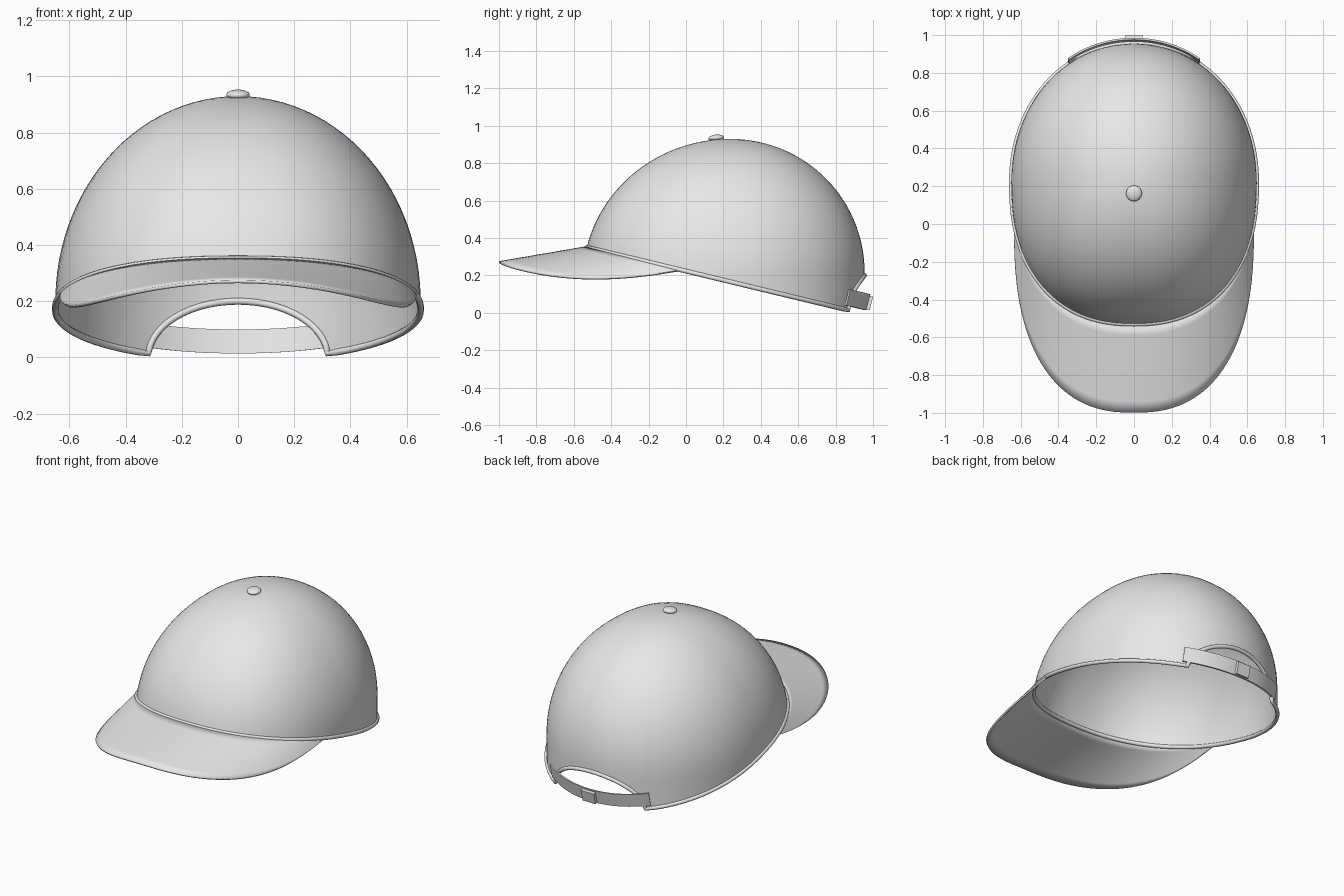
import bpy, bmesh, math
from mathutils import Vector

if "Cube" in bpy.data.objects:
    bpy.data.objects.remove(bpy.data.objects["Cube"])

SLOPE = 0.241                 # tilt of the rim plane
ZTOP, ZMID = 0.93, 0.2        # crown apex and widest level
CY, HALF_X, FRONT, BACK = 0.22, 0.65, 0.77, 0.735
ARCH_W, ARCH_H = 0.32, 0.2    # rear opening
TAU = 2 * math.pi

fabric = bpy.data.materials.new("light grey fabric")
fabric.diffuse_color = (0.8, 0.8, 0.8, 1)
fabric.use_nodes = True
fabric.node_tree.nodes["Principled BSDF"].inputs["Base Color"].default_value = fabric.diffuse_color


def finish(ob, angle=40):
    ob.data.materials.append(fabric)
    bpy.ops.object.select_all(action='DESELECT')
    bpy.context.view_layer.objects.active = ob
    ob.select_set(True)
    bpy.ops.object.shade_smooth_by_angle(angle=math.radians(angle))
    return ob


def mesh_object(name, verts, faces):
    me = bpy.data.meshes.new(name)
    me.from_pydata(verts, [], faces)
    bm = bmesh.new()
    bm.from_mesh(me)
    bmesh.ops.recalc_face_normals(bm, faces=bm.faces)
    bm.to_mesh(me)
    bm.free()
    ob = bpy.data.objects.new(name, me)
    bpy.context.collection.objects.link(ob)
    return finish(ob)


def thicken(ob, amount, offset):
    mod = ob.modifiers.new("thickness", 'SOLIDIFY')
    mod.thickness, mod.offset = amount, offset


def rim_z(y):
    return 0.355 - SLOPE * (y + 0.55)


def power(v, e):
    return math.copysign(abs(v) ** e, v)


def crown_point(t, z):
    """Point on the egg-shaped dome at azimuth t (back = pi/2) and height z."""
    u = min(1, max(0, (z - ZMID) / (ZTOP - ZMID)))
    r = math.sqrt(max(0, 1 - u * u))
    s, c = math.sin(t), math.cos(t)
    e, length = (2 / 2.05, BACK) if s > 0 else (2 / 2.3, FRONT)
    return Vector((HALF_X * r * power(c, e),
                   CY + 0.015 * u + length * r * power(s, e), z))


def plane_point(t):
    z = 0.2
    for _ in range(20):
        z = rim_z(crown_point(t, z).y)
    return crown_point(t, z)


def azimuth(x):
    """Rear azimuth whose rim point lies at the given x."""
    return math.acos(power(x / HALF_X, 2.05 / 2))


def edge_point(t):
    """Lower edge of the crown, raised over the rear opening."""
    p = plane_point(t)
    if math.sin(t) > 0 and abs(p.x) < ARCH_W:
        h = ARCH_H * math.sqrt(1 - (p.x / ARCH_W) ** 2)
        p = crown_point(t, max(p.z, h))
    return p


# Crown: dense columns across the rear arch, even columns elsewhere
t0 = azimuth(ARCH_W)
angles = [azimuth(ARCH_W * math.cos(math.pi * i / 28)) for i in range(29)]
span = TAU - (math.pi - 2 * t0)
angles += [math.pi - t0 + span * i / 84 for i in range(1, 84)]
edge = [edge_point(t) for t in angles]
n, rows = len(angles), 26
verts, faces = [], []
for j in range(rows):
    f = math.sin(math.pi / 2 * j / rows)
    verts += [crown_point(t, p.z + (ZTOP - p.z) * f) for t, p in zip(angles, edge)]
verts.append(Vector((0, CY + 0.015, ZTOP)))
for i in range(n):
    k = (i + 1) % n
    for j in range(rows - 1):
        faces.append((j * n + i, j * n + k, (j + 1) * n + k, (j + 1) * n + i))
    faces.append(((rows - 1) * n + i, (rows - 1) * n + k, rows * n))
mesh_object("crown", verts, faces)

# Rounded piping around the whole lower edge
cu = bpy.data.curves.new("rim_piping", 'CURVE')
cu.dimensions = '3D'
cu.bevel_depth, cu.bevel_resolution = 0.012, 3
sp = cu.splines.new('POLY')
sp.points.add(n - 1)
for pt, p in zip(sp.points, edge):
    pt.co = (*p, 1)
sp.use_cyclic_u = True
piping = bpy.data.objects.new("rim_piping", cu)
bpy.context.collection.objects.link(piping)
bpy.ops.object.select_all(action='DESELECT')
bpy.context.view_layer.objects.active = piping
piping.select_set(True)
bpy.ops.object.convert(target='MESH')
finish(bpy.context.view_layer.objects.active, 60)

# Brim: lofted from the front rim to a curved outer edge
BY, SEG, STEPS = -0.03, 64, 8
lean = math.asin(((CY - BY) / FRONT) ** (2.3 / 2))
verts, faces = [], []
for i in range(SEG + 1):
    f = i / SEG
    inner = plane_point(math.pi + lean + (math.pi - 2 * lean) * f)
    a = math.pi * f
    x = -0.63 * power(math.cos(a), 2 / 2.45)
    y = BY - 0.968 * max(0, math.sin(a)) ** (2 / 2.45)
    outer = Vector((x, y, 0.27 + 0.167 * (y + 1) - 0.40 * x ** 2 - 0.3 * x ** 4))
    verts += [inner.lerp(outer, j / STEPS) for j in range(STEPS + 1)]
w = STEPS + 1
for i in range(SEG):
    for j in range(STEPS):
        a = i * w + j
        faces.append((a, a + 1, a + w + 1, a + w))
thicken(mesh_object("brim", verts, faces), 0.012, 0)

# Rear strap, leaning square to the rim plane
up = Vector((0, SLOPE, 1)).normalized()
out = Vector((0, up.z, -up.y))
verts, faces = [], []
SEG = 24
for i in range(SEG + 1):
    x = -0.345 + 0.69 * i / SEG
    p = crown_point(azimuth(x), 0)
    p.z = rim_z(p.y) + 0.022
    d = Vector((x * 1.1, p.y - CY, 0)).normalized() * 0.01
    verts += [p, p + up * 0.088, p + d + up * 0.088, p + d]
for i in range(SEG):
    for j in range(4):
        a, b = 4 * i + j, 4 * i + (j + 1) % 4
        faces.append((a, b, b + 4, a + 4))
faces += [(0, 1, 2, 3), tuple(4 * SEG + j for j in range(4))]
mesh_object("rear_strap", verts, faces)

# Strap buckle
base = Vector((0, CY + BACK, rim_z(CY + BACK) + 0.022))
bpy.ops.mesh.primitive_cube_add(size=1, location=base + up * 0.044 + out * 0.016,
                                rotation=(-math.atan(SLOPE), 0, 0))
buckle = bpy.context.object
buckle.name = "strap_buckle"
buckle.scale = (0.09, 0.022, 0.074)
finish(buckle)

# Top button
bpy.ops.mesh.primitive_uv_sphere_add(segments=32, ring_count=16, radius=1,
                                     location=(0, 0.162, 0.935),
                                     rotation=(math.radians(5), 0, 0))
button = bpy.context.object
button.name = "top_button"
button.scale = (0.042, 0.042, 0.018)
finish(button)
